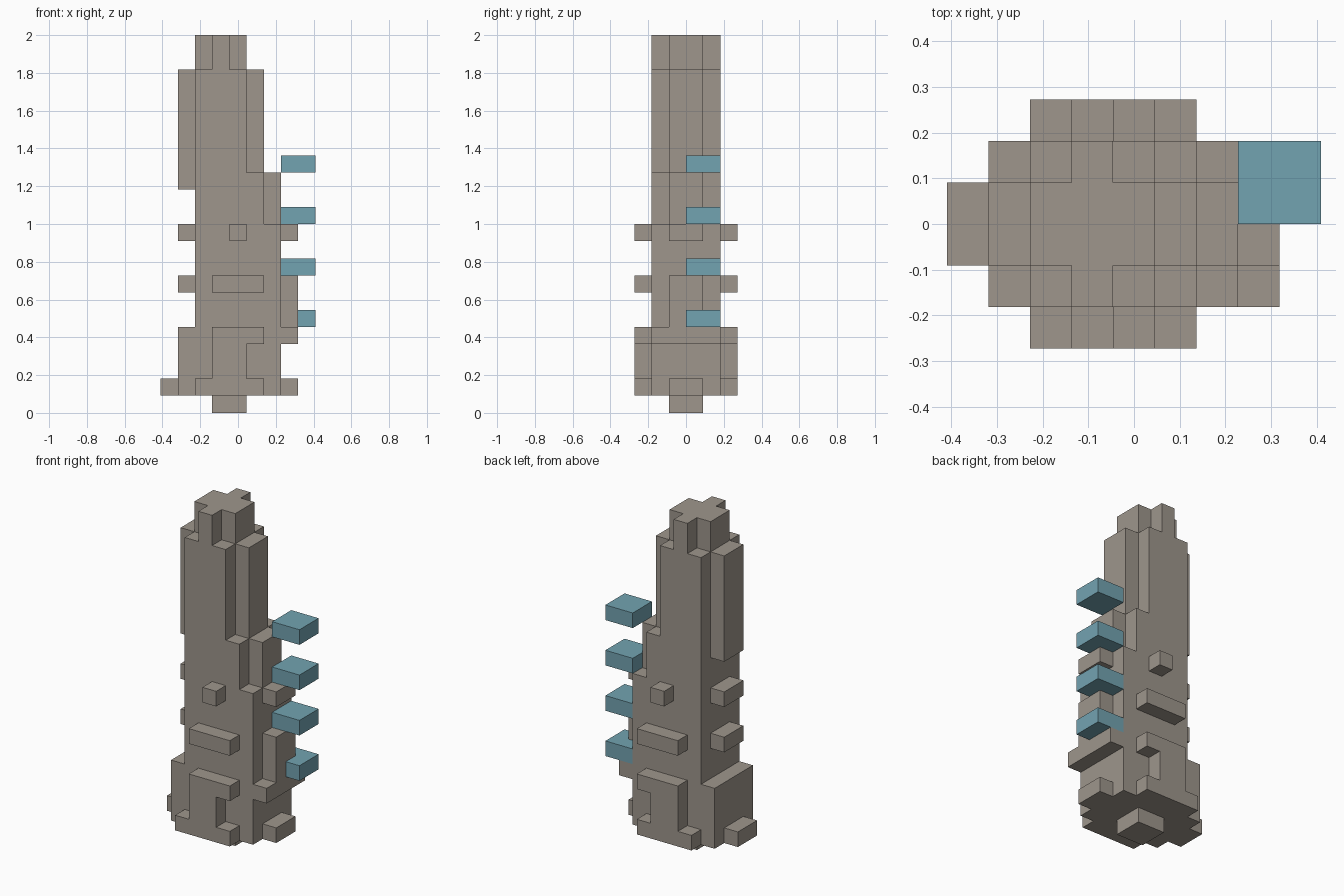
import bpy, bmesh

cube = bpy.data.objects.get("Cube")
if cube:
    bpy.data.objects.remove(cube, do_unlink=True)

U = 2 / 22            # one block of the grid


def material(name, rgb):
    m = bpy.data.materials.new(name)
    m.diffuse_color = (*rgb, 1)
    m.use_nodes = True
    m.node_tree.nodes["Principled BSDF"].inputs["Base Color"].default_value = (*rgb, 1)
    return m


STONE = material("grey_brown_stone", (0.342, 0.305, 0.262))
BLUE = material("dusty_blue", (0.171, 0.366, 0.440))


def prism(name, outline, z0, z1, mat=STONE):
    """Extrude a plan outline (grid units, anticlockwise) from z0 to z1."""
    bm = bmesh.new()
    base = bm.faces.new([bm.verts.new(((x - 4.5) * U, (y - 3) * U, z0 * U)) for x, y in outline])
    top = bmesh.ops.extrude_face_region(bm, geom=[base])["geom"]
    bmesh.ops.translate(bm, vec=(0, 0, (z1 - z0) * U),
                        verts=[v for v in top if isinstance(v, bmesh.types.BMVert)])
    bmesh.ops.recalc_face_normals(bm, faces=bm.faces)
    mesh = bpy.data.meshes.new(name)
    bm.to_mesh(mesh)
    bm.free()
    mesh.materials.append(mat)
    ob = bpy.data.objects.new(name, mesh)
    bpy.context.collection.objects.link(ob)
    return ob


def block(name, x, y, z, mat=STONE):
    outline = [(x[0], y[0]), (x[1], y[0]), (x[1], y[1]), (x[0], y[1])]
    return prism(name, outline, *z, mat)


MID = (2, 4)          # central depth band
FULL = (1, 5)         # depth of the tower body

# Tower core, from the foot peg up to the cross-shaped crown
block("foot_peg", (3, 5), MID, (0, 1))
block("tower_base", (1, 7), FULL, (1, 5))
block("tower_lower", (2, 7), FULL, (5, 11))
prism("tower_middle", [(2, 1), (6, 1), (6, 2), (7, 2), (7, 4), (6, 4), (6, 5), (2, 5)], 11, 14)
prism("tower_upper", [(2, 1), (5, 1), (5, 2), (6, 2), (6, 4), (5, 4), (5, 5), (2, 5)], 14, 20)
prism("crown", [(3, 1), (4, 1), (4, 2), (5, 2), (5, 4), (4, 4),
                (4, 5), (3, 5), (3, 4), (2, 4), (2, 2), (3, 2)], 20, 22)
block("upper_right_rib", (1, 2), MID, (13, 20))

# Raised relief, the same on the front and the back
for side, depth in (("front", (0, 1)), ("back", (5, 6))):
    block(side + "_stud", (4, 5), depth, (10, 11))
    block(side + "_bar", (3, 6), depth, (7, 8))
    block(side + "_arch_lintel", (3, 6), depth, (4, 5))
    block(side + "_arch_post", (3, 5), depth, (2, 4))
    block(side + "_arch_sill", (2, 6), depth, (1, 2))

# Blocks on the two ends
block("right_stud", (1, 2), MID, (10, 11))
block("right_bar", (1, 2), MID, (7, 8))
block("right_foot", (0, 1), MID, (1, 2))
block("left_stud", (7, 8), MID, (10, 11))
block("left_post", (7, 8), (2, 3), (5, 8))
block("left_post_rear", (7, 8), (3, 4), (6, 8))
block("left_ledge", (7, 8), FULL, (4, 5))
block("left_foot", (7, 8), MID, (1, 2))

# Ladder of blue slabs up the left end
for i, z in enumerate((5, 8, 11, 14)):
    block(f"blue_slab_{i + 1}", (7, 9), (3, 5), (z, z + 1), BLUE)
